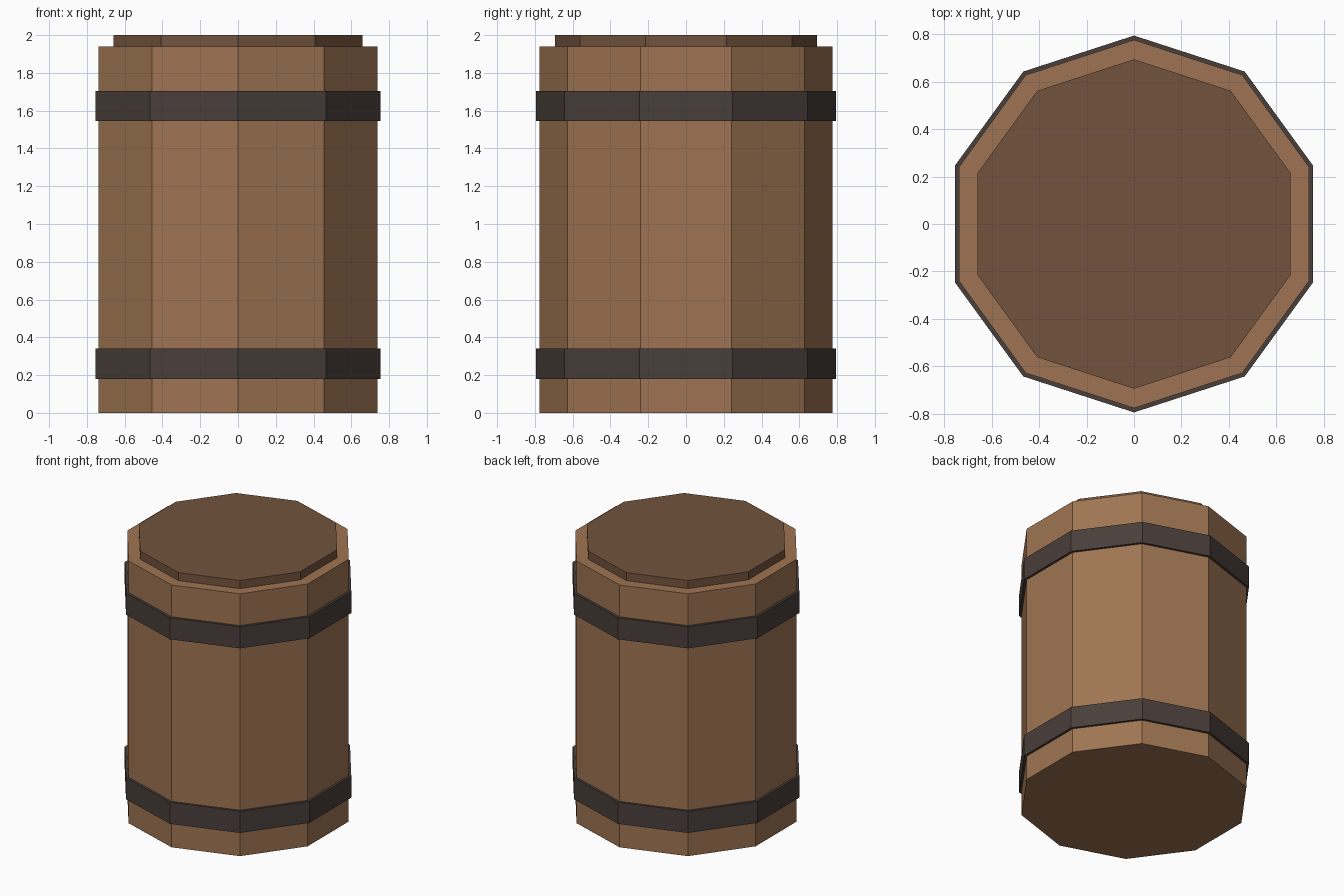
import bpy, bmesh, math

if "Cube" in bpy.data.objects:
    bpy.data.objects.remove(bpy.data.objects["Cube"])

SIDES = 10


def material(name, color):
    m = bpy.data.materials.new(name)
    m.diffuse_color = (*color, 1)
    m.use_nodes = True
    m.node_tree.nodes["Principled BSDF"].inputs["Base Color"].default_value = m.diffuse_color
    return m


def ring(bm, r, z):
    # ten-sided loop with corners on the +y and -y axes
    return [bm.verts.new((r * math.sin(2 * math.pi * i / SIDES),
                          r * math.cos(2 * math.pi * i / SIDES), z))
            for i in range(SIDES)]


def bridge(bm, a, b):
    for i in range(SIDES):
        j = (i + 1) % SIDES
        bm.faces.new((a[i], a[j], b[j], b[i]))


def lathe(name, profile, mat, closed=False):
    # profile is (radius, z); a closed profile makes a hoop, an open one is capped
    bm = bmesh.new()
    loops = [ring(bm, r, z) for r, z in profile]
    for a, b in zip(loops, loops[1:]):
        bridge(bm, a, b)
    if closed:
        bridge(bm, loops[-1], loops[0])
    else:
        bm.faces.new(loops[0])
        bm.faces.new(loops[-1])
    bmesh.ops.recalc_face_normals(bm, faces=bm.faces)
    mesh = bpy.data.meshes.new(name)
    bm.to_mesh(mesh)
    bm.free()
    mesh.materials.append(mat)
    obj = bpy.data.objects.new(name, mesh)
    bpy.context.collection.objects.link(obj)
    return obj


wood = material("wood", (0.342, 0.175, 0.085))
dark_wood = material("dark_wood", (0.171, 0.087, 0.047))
iron = material("iron", (0.066, 0.049, 0.043))

# barrel body
lathe("barrel_body", [(0.776, 0), (0.776, 1.94)], wood)

# raised lid, sunk slightly into the body
lathe("lid", [(0.694, 1.90), (0.694, 2.0)], dark_wood)

# iron hoops
for name, z in (("lower_hoop", 0.18), ("upper_hoop", 1.545)):
    lathe(name, [(0.76, z), (0.794, z), (0.794, z + 0.16), (0.76, z + 0.16)],
          iron, closed=True)
